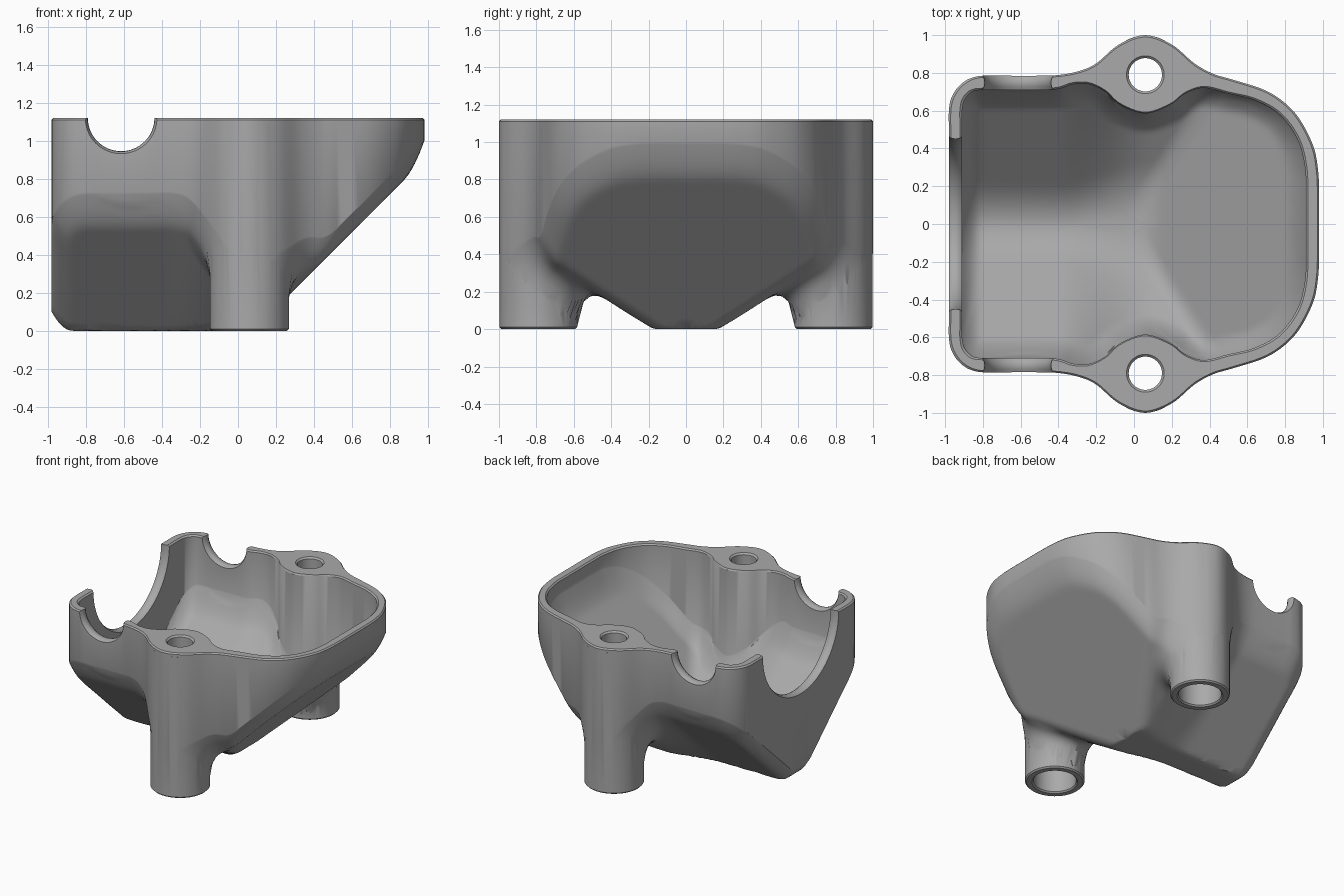
import bpy, bmesh, math
from mathutils import Vector, kdtree

if "Cube" in bpy.data.objects:
    bpy.data.objects.remove(bpy.data.objects["Cube"], do_unlink=True)

TOP, BOSS_X, BOSS_Y, BOSS_R = 1.12, 0.06, 0.79, 0.208
CENTRE = Vector((BOSS_X, 0))

grey = bpy.data.materials.new("plain_grey")
grey.use_nodes = True
grey.diffuse_color = (0.4, 0.4, 0.4, 1)
grey.node_tree.nodes["Principled BSDF"].inputs["Base Color"].default_value = grey.diffuse_color

# Half outlines in plan, from the middle of the -x end to the middle of the +x end
OUTER = [(-.98, 0), (-.98, .25), (-.98, .48), (-.98, .6), (-.966, .67), (-.927, .73),
         (-.87, .77), (-.8, .785), (-.7, .785), (-.5, .785), (-.39, .79), (-.29, .81),
         (-.2, .85), (-.08, .95), (.06, 1), (.2, .95), (.32, .85), (.42, .795), (.52, .765),
         (.69, .71), (.8, .64), (.88, .55), (.95, .41), (.975, .28), (.98, .15), (.98, 0)]
INNER = [(-.91, 0), (-.91, .25), (-.91, .5), (-.91, .6), (-.895, .66), (-.855, .7),
         (-.8, .71), (-.7, .71), (-.5, .71), (-.4, .715), (-.32, .74), (-.235, .74),
         (-.15, .7), (-.07, .63), (.06, .585), (.19, .63), (.27, .69), (.37, .72), (.5, .69),
         (.64, .655), (.77, .58), (.865, .45), (.905, .3), (.91, .15), (.91, 0)]


def outline(half, steps=6):
    """Mirror a half outline and smooth it with a closed spline."""
    pts = [Vector(p) for p in half] + [Vector((x, -y)) for x, y in half[-2:0:-1]]
    out, n = [], len(pts)
    for i in range(n):
        a, b, c, d = (pts[(i + k) % n] for k in (-1, 0, 1, 2))
        for s in range(steps):
            t = s / steps
            out.append(0.5 * (2 * b + (c - a) * t + (2 * a - 5 * b + 4 * c - d) * t * t
                              + (3 * b - a - 3 * c + d) * t ** 3))
    return out


def smooth_max(a, b, k):
    return max(a, b) + max(k - abs(a - b), 0) ** 2 / (4 * k)


def floor_height(x, y, blend):
    """Keel-shaped underside running into a ramp on the +x side."""
    t = min(max((x + 0.4) / 0.5, 0), 1)
    t = t * t * (3 - 2 * t)
    keel = (abs(y) - (0.1 + 0.08 * t)) * (0.92 - 0.28 * t)
    ramp = x - 0.08
    return smooth_max(0, smooth_max(keel, ramp, 0.07), blend)


def make_object(name, bm):
    bmesh.ops.recalc_face_normals(bm, faces=bm.faces)
    mesh = bpy.data.meshes.new(name)
    bm.to_mesh(mesh)
    bm.free()
    mesh.materials.append(grey)
    obj = bpy.data.objects.new(name, mesh)
    bpy.context.collection.objects.link(obj)
    return obj


def tub(name, half, rise, blend, flare, top, boss_fillet):
    """Solid with the given plan outline and the shaped underside."""
    edge = outline(half)
    tree = kdtree.KDTree(len(edge))
    for i, p in enumerate(edge):
        tree.insert((p.x, p.y, 0), i)
    tree.balance()

    def height(p):
        z = floor_height(p.x, p.y, blend) + rise
        d = tree.find((p.x, p.y, 0))[2]
        z += 0.1 * max(1 - d / 0.11, 0) ** 2          # rounded lower edge
        if boss_fillet:                               # blend down into the screw posts
            e = math.hypot(p.x - BOSS_X, abs(p.y) - BOSS_Y) - BOSS_R
            f = min(max(1 - e / 0.15, 0), 1)
            z -= 0.25 * (1 - math.sqrt(1 - f * f))
        return min(max(z, rise), TOP - 0.06)

    bm = bmesh.new()
    rings = []
    count = 34
    for j in range(1, count + 1):
        s = 1 - (1 - j / count) ** 1.5
        pts = [CENTRE + (p - CENTRE) * s for p in edge]
        rings.append([bm.verts.new((p.x, p.y, height(p))) for p in pts])
    for z, s in ((TOP - 0.01, 1), (TOP, flare), (top, flare)):
        if z == TOP and top == TOP and len(rings) > count + 1:
            break
        pts = [CENTRE + (p - CENTRE) * s for p in edge]
        rings.append([bm.verts.new((p.x, p.y, z)) for p in pts])
    middle = bm.verts.new((CENTRE.x, 0, height(CENTRE)))
    n = len(edge)
    for i in range(n):
        k = (i + 1) % n
        bm.faces.new((middle, rings[0][i], rings[0][k]))
        for a, b in zip(rings, rings[1:]):
            bm.faces.new((a[i], b[i], b[k], a[k]))
    bm.faces.new(rings[-1])
    return make_object(name, bm)


def lathe(name, profile, place, axis="Z", sides=64):
    """Closed solid of revolution from (radius, height) pairs."""
    bm = bmesh.new()
    rings = []
    for r, h in profile:
        ring = []
        for i in range(sides):
            a = 2 * math.pi * i / sides
            u, v = r * math.cos(a), r * math.sin(a)
            co = {"Z": (u, v, h), "Y": (u, h, v), "X": (h, u, v)}[axis]
            ring.append(bm.verts.new(Vector(co) + Vector(place)))
        rings.append(ring)
    for a, b in zip(rings, rings[1:]):
        for i in range(sides):
            k = (i + 1) % sides
            bm.faces.new((a[i], a[k], b[k], b[i]))
    bm.faces.new(rings[0])
    bm.faces.new(rings[-1])
    return make_object(name, bm)


def combine(target, tool, operation):
    mod = target.modifiers.new(tool.name, "BOOLEAN")
    mod.operation, mod.solver, mod.object = operation, "EXACT", tool
    bpy.context.view_layer.objects.active = target
    bpy.ops.object.modifier_apply(modifier=mod.name)
    bpy.data.objects.remove(tool, do_unlink=True)


# Outer body, screw posts, then the hollow
housing = tub("housing", OUTER, 0, 0.01, 0.99, TOP, True)
for side in (-1, 1):
    post = lathe("screw_post", [(BOSS_R - .01, 0), (BOSS_R, .01), (BOSS_R, TOP - .03)],
                 (BOSS_X, side * BOSS_Y, 0))
    combine(housing, post, "UNION")
combine(housing, tub("hollow", INNER, 0.09, 0.1, 1.012, 1.3, False), "DIFFERENCE")

# Stepped screw holes with chamfered mouths
for side in (-1, 1):
    hole = lathe("screw_hole", [(.16, -.05), (.16, 0), (.15, .01), (.15, .85), (.088, .85),
                                (.088, TOP - .012), (.1, TOP), (.1, 1.3)],
                 (BOSS_X, side * BOSS_Y, 0))
    combine(housing, hole, "DIFFERENCE")

# Round cable notches in both long walls and the large one in the -x wall,
# each widening slightly towards the wall faces
for side in (-1, 1):
    notch = lathe("side_notch", [(.2, -.07), (.188, -.036), (.178, -.02), (.175, 0),
                                 (.178, .02), (.188, .036), (.2, .07)],
                  (-.615, side * .748, TOP), "Y")
    combine(housing, notch, "DIFFERENCE")
end_notch = lathe("end_notch", [(.48, -.07), (.463, -.035), (.453, -.02), (.45, 0),
                                (.453, .02), (.463, .035), (.48, .07)],
                  (-.945, 0, TOP), "X", 96)
combine(housing, end_notch, "DIFFERENCE")

bpy.ops.object.select_all(action="DESELECT")
housing.select_set(True)
bpy.context.view_layer.objects.active = housing
bpy.ops.object.shade_smooth_by_angle(angle=math.radians(32))
